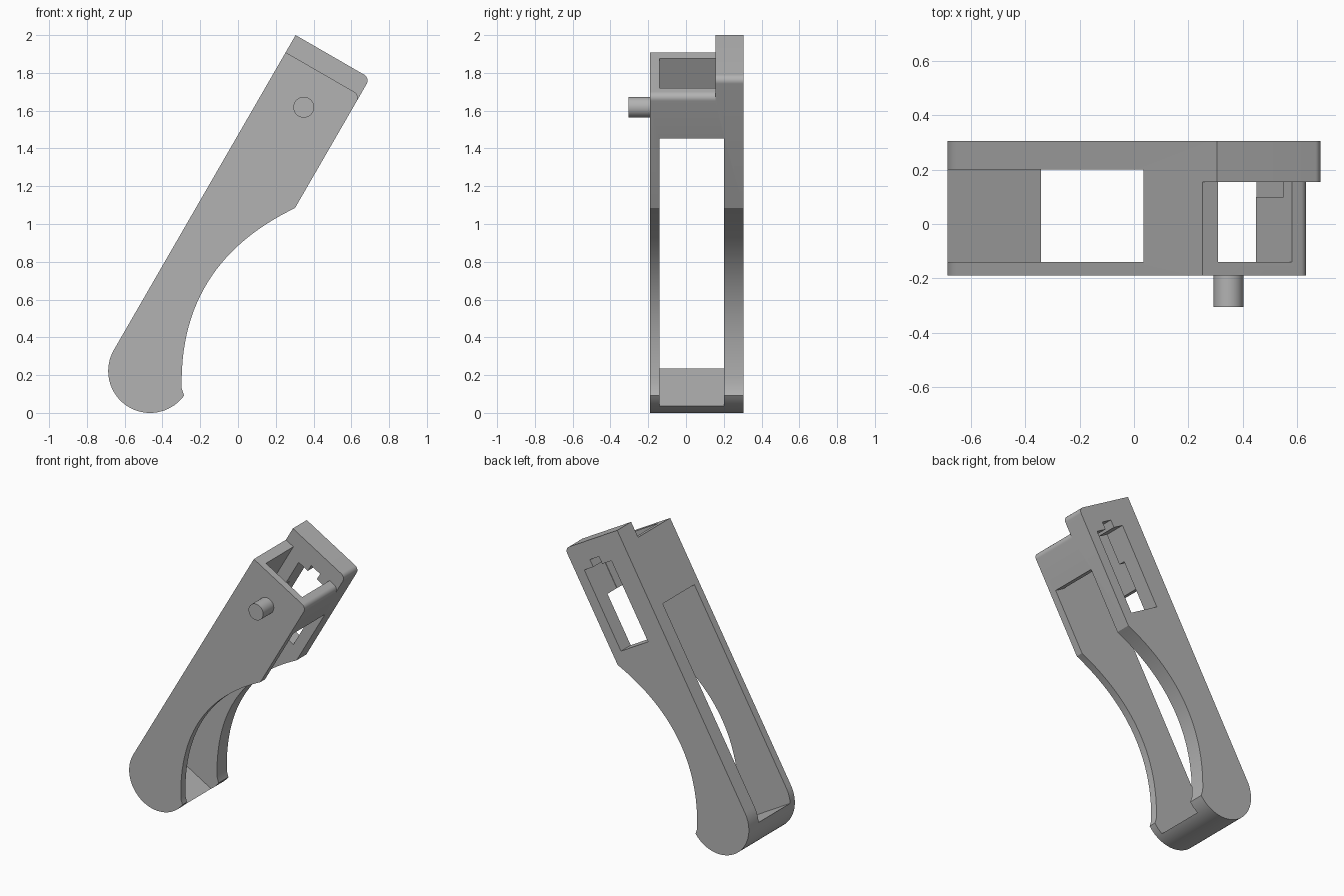
import bpy, bmesh, math
from mathutils import Vector

if "Cube" in bpy.data.objects:
    bpy.data.objects.remove(bpy.data.objects["Cube"], do_unlink=True)

grey = bpy.data.materials.new("plain_grey")
grey.use_nodes = True
COLOUR = (0.45, 0.45, 0.45, 1)
grey.diffuse_color = COLOUR
grey.node_tree.nodes["Principled BSDF"].inputs["Base Color"].default_value = COLOUR

# Arm frame: s runs down the tilted arm from its top corner, t across it
TILT = math.radians(60)
CORNER = Vector((0.305, 2.0))
DOWN = Vector((-math.cos(TILT), -math.sin(TILT)))
ACROSS = Vector((math.sin(TILT), -math.cos(TILT)))
WIDTH, ROUND = 0.455, 0.035


def at(s, t):
    return CORNER + DOWN * s + ACROSS * t


def arc(centre, radius, start, end, n):
    angles = [math.radians(start + (end - start) * i / n) for i in range(n + 1)]
    return [centre + radius * Vector((math.cos(a), math.sin(a))) for a in angles]


def bezier(a, b, c, d, n):
    pts = []
    for i in range(n + 1):
        k = i / n
        j = 1 - k
        pts.append(a * j**3 + b * 3 * j * j * k + c * 3 * j * k * k + d * k**3)
    return pts


def prism(name, outline, y0, y1):
    """Extrude an x-z outline from y0 to y1."""
    bm = bmesh.new()
    face = bm.faces.new([bm.verts.new((p.x, y0, p.y)) for p in outline])
    new = bmesh.ops.extrude_face_region(bm, geom=[face])["geom"]
    bmesh.ops.translate(bm, vec=(0, y1 - y0, 0),
                        verts=[g for g in new if isinstance(g, bmesh.types.BMVert)])
    bmesh.ops.recalc_face_normals(bm, faces=bm.faces)
    mesh = bpy.data.meshes.new(name)
    bm.to_mesh(mesh)
    bm.free()
    mesh.materials.append(grey)
    obj = bpy.data.objects.new(name, mesh)
    bpy.context.collection.objects.link(obj)
    return obj


def cut(target, outline, y0, y1):
    cutter = prism("cutter", outline, y0, y1)
    cutter.hide_render = True
    mod = target.modifiers.new("cut", 'BOOLEAN')
    mod.operation, mod.solver, mod.object = 'DIFFERENCE', 'EXACT', cutter
    bpy.context.view_layer.objects.active = target
    bpy.ops.object.modifier_apply(modifier=mod.name)
    bpy.data.objects.remove(cutter, do_unlink=True)


def corner_round(top):
    return arc(at(top + ROUND, WIDTH - ROUND), ROUND, 60, -30, 8)


# Arm body: straight back, round foot, curved throat, rounded top corner
foot_radius = 0.222
outline = [at(0, 0)]
outline += arc(at(1.925, foot_radius), foot_radius, 150, 324, 36)
outline += bezier(Vector((-0.298, 0.13)), Vector((-0.31, 0.62)),
                  Vector((-0.06, 0.91)), at(0.795, WIDTH), 28)
outline += reversed(corner_round(0))
body = prism("arm_body", outline, -0.19, 0.305)

# Lower front step at the top
STEP = 0.105
cut(body, [at(-0.2, -0.2), at(STEP, -0.2)] + corner_round(STEP)
    + [at(STEP + ROUND, WIDTH + 0.2), at(-0.2, WIDTH + 0.2)], -0.5, 0.155)

# Long slot through the arm, open on both narrow sides
WALL = 0.065
cut(body, [at(0.37, WIDTH + 0.3), at(0.37, WALL), at(0.54, WALL), at(0.54, -0.3),
           at(2.024, -0.3), at(2.024, WIDTH + 0.3)], -0.14, 0.2)

# Socket opening at the top
cut(body, [at(0.05, WALL), at(0.45, WALL), at(0.45, 0.38), at(0.05, 0.38)], -0.14, 0.155)

# Notched window through the rear wall
cut(body, [at(0.168, 0.147), at(0.72, 0.147), at(0.72, 0.383), at(0.168, 0.383),
           at(0.168, 0.305), at(0.118, 0.305), at(0.118, 0.227), at(0.168, 0.227)],
    0.1, 0.4)

# Pivot pin on the front
pin = prism("pivot_pin", arc(Vector((0.348, 1.618)), 0.055, 0, 350, 35), -0.305, -0.18)

for obj in (body, pin):
    bpy.ops.object.select_all(action='DESELECT')
    obj.select_set(True)
    bpy.context.view_layer.objects.active = obj
    bpy.ops.object.shade_smooth_by_angle(angle=math.radians(30))
